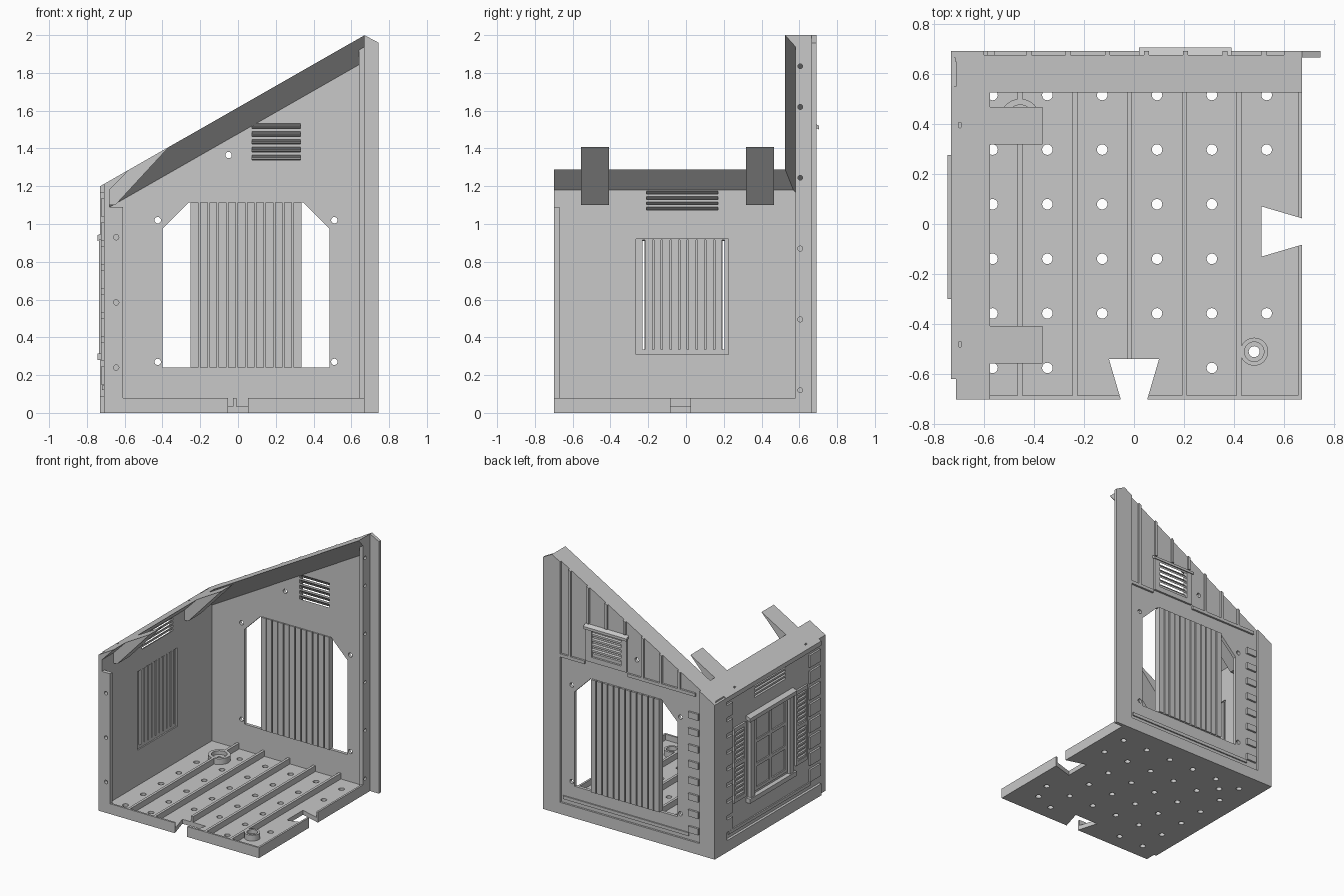
import bpy, bmesh, math

cube = bpy.data.objects.get("Cube")
if cube:
    bpy.data.objects.remove(cube, do_unlink=True)

grey = bpy.data.materials.new("plain grey")
grey.use_nodes = True
grey.diffuse_color = (.58, .58, .58, 1)
grey.node_tree.nodes["Principled BSDF"].inputs["Base Color"].default_value = grey.diffuse_color

# Main planes of the corner building
LEFT, RIGHT, FRONT = -.73, .67, -.7
SIDE_OUT, SIDE_IN = -.71, -.68
BACK_IN, BACK_OUT = .65, .675
EAVE, SLOPE = 1.2, .571
PLATE, RIM = .035, .08
LAP, TRIM = .01, .015
THROUGH = (-1, 3)


def roof(x):
    return EAVE + SLOPE * (x - LEFT)


def steps(start, end, count):
    return [start + (end - start) * i / (count - 1) for i in range(count)]


def rect(u0, u1, v0, v1):
    return [(u0, v0), (u1, v0), (u1, v1), (u0, v1)]


def disc(u, v, radius, sides=20):
    angles = [math.tau * i / sides for i in range(sides)]
    return [(u + radius * math.cos(a), v + radius * math.sin(a)) for a in angles]


def under_roof(x0, x1, bottom):
    return [(x0, bottom), (x1, bottom), (x1, roof(x1)), (x0, roof(x0))]


def slanted(inner, outer, z, thick, drop):
    return [(inner, z), (inner, z + thick), (outer, z + thick - drop), (outer, z - drop)]


def dovetail(middle, edge, inner):
    mouth, root = .05, .1
    return [(middle - mouth, edge), (middle + mouth, edge), (middle + root, inner), (middle - root, inner)]


def box(x0, x1, y0, y1, z0, z1):
    return ("z", rect(x0, x1, y0, y1), z0, z1)


def back_plate(x0, x1, z0, z1, depth=TRIM):
    return box(x0, x1, BACK_OUT - LAP, BACK_OUT + depth, z0, z1)


def side_plate(y0, y1, z0, z1, depth=TRIM):
    return box(SIDE_OUT - depth, SIDE_OUT + LAP, y0, y1, z0, z1)


def planks(start, end, count, gap, make):
    pitch = (end - start) / count
    return [make(start + i * pitch + gap, start + (i + 1) * pitch - gap) for i in range(count)]


def build(name, prisms, shear=0):
    """Make one object from prisms (axis, outline, start, end)."""
    bm = bmesh.new()
    for axis, outline, start, end in prisms:
        def ring(d):
            place = {"x": lambda u, v: (d, u, v + shear * d),
                     "y": lambda u, v: (u, d, v),
                     "z": lambda u, v: (u, v, d)}[axis]
            return [bm.verts.new(place(u, v)) for u, v in outline]
        low, high = ring(start), ring(end)
        bm.faces.new(low)
        bm.faces.new(high)
        for i in range(len(outline)):
            bm.faces.new((low[i - 1], low[i], high[i], high[i - 1]))
    bmesh.ops.recalc_face_normals(bm, faces=bm.faces)
    mesh = bpy.data.meshes.new(name)
    bm.to_mesh(mesh)
    bm.free()
    mesh.materials.append(grey)
    part = bpy.data.objects.new(name, mesh)
    bpy.context.collection.objects.link(part)
    return part


def cut(part, prisms):
    cutter = build("cutter", prisms)
    cutter.hide_render = True
    modifier = part.modifiers.new("cut", "BOOLEAN")
    modifier.operation, modifier.solver = "DIFFERENCE", "EXACT"
    modifier.object, modifier.use_self = cutter, True
    bpy.context.view_layer.objects.active = part
    bpy.ops.object.modifier_apply(modifier=modifier.name)
    bpy.data.objects.remove(cutter, do_unlink=True)


# Floor plate with drain holes and dovetail notches
front_notch = dovetail(0, FRONT - LAP, -.54)
right_notch = [(u, v) for v, u in dovetail(-.03, RIGHT + LAP, .51)]
notches = [("z", outline, *THROUGH) for outline in (front_notch, right_notch)]
bosses = [(.48, -.51, .056), (-.455, .42, .08)]
obstacles = [(0, FRONT + RIM), (RIGHT - RIM, -.03), bosses[0][:2]]
holes = [("z", disc(x, y, .021), *THROUGH)
         for x in steps(-.565, .53, 6) for y in steps(-.575, .515, 6)
         if all(math.dist((x, y), spot) > .15 for spot in obstacles)]
wells = [("z", disc(x, y, .022), *THROUGH) for x, y, radius in bosses]
floor = build("floor", [box(SIDE_IN - LAP, RIGHT, FRONT, BACK_IN + LAP, 0, PLATE)])
cut(floor, notches + holes + wells)

# Floor lips and ribs
front_lip = build("front_lip", [box(SIDE_IN - LAP, RIGHT, FRONT, FRONT + TRIM, PLATE - LAP, RIM)])
right_lip = build("right_lip", [box(RIGHT - TRIM, RIGHT, FRONT + TRIM, BACK_IN, PLATE - LAP, RIM)])
ribs = build("floor_ribs", [box(x - LAP, x + LAP, FRONT + LAP, BACK_IN, PLATE - LAP, RIM)
                            for x in steps(-.455, .42, 5)])
for part in (front_lip, right_lip):
    cut(part, notches)
cut(ribs, notches + [("z", disc(x, y, radius - LAP), *THROUGH) for x, y, radius in bosses])

# Screw bosses with a countersunk well
for (x, y, radius), well in zip(bosses, wells):
    boss = build("screw_boss", [("z", disc(x, y, radius, 32), PLATE - LAP, RIM)])
    cut(boss, [("z", disc(x, y, radius * .7), .05, 1)])
    cut(boss, [well])

# Thin back wall with chamfered opening, slanted vent slots and screw holes
back = build("back_wall", [("y", under_roof(LEFT + TRIM, RIGHT, 0), BACK_IN, BACK_OUT)])
x0, x1, sill, head, corner = -.4, .485, .24, 1.115, .14
opening = [(x0, sill), (x1, sill), (x1, head - corner), (x1 - corner, head),
           (x0 + corner, head), (x0, head - corner)]
spots = [(x, z) for x in (-.425, .51) for z in (.27, 1.02)] + [(-.05, 1.365)]
slots = steps(1.35, 1.515, 5)
cuts = [("y", opening, *THROUGH)]
cuts += [("y", disc(x, z, .017), *THROUGH) for x, z in spots]
cuts += [("x", slanted(BACK_IN - LAP, BACK_OUT + LAP, z, .026, .045), .075, .33) for z in slots]
cut(back, cuts)

# End return of the back wall with screw holes
back_return = build("back_return", [("y", under_roof(.64, RIGHT, 0), .58, BACK_IN + LAP)])
cut(back_return, [("x", disc(.605, z, .013), *THROUGH) for z in steps(.12, 1.62, 5) + [1.835]])

# Plank door narrower than the opening
build("plank_door", [box(-.25, .335, .655, .67, sill, head)] +
      planks(-.255, .34, 12, .004, lambda a, b: box(a, b, .64, .69, sill, head)))

# Sloped rafter ledge on the back wall
ridge, meet = roof(0), BACK_IN + LAP / 2
build("back_rafter_ledge", [("x", [(.525, ridge), (meet, ridge), (meet, ridge - .145)],
                             SIDE_IN, RIGHT)], SLOPE)

# Outer trim of the back wall: posts, bands, battens and quoins
skin = (BACK_OUT - LAP, BACK_OUT + TRIM)
post = under_roof(.6, RIGHT, 0)
flange = [(.745, 0), (.745, roof(RIGHT) - .04)]
build("end_post", [("y", post[:1] + flange + post[2:], *skin)])
build("corner_post_back", [("y", under_roof(LEFT, -.6, 0), *skin)])
build("back_bands", [back_plate(-.6, .6, 0, .09), back_plate(-.5, .58, .12, .145, LAP),
                     back_plate(-.56, .02, 1.22, 1.245), back_plate(.39, .6, 1.22, 1.245)])
build("gable_battens", [("y", under_roof(x - LAP, x + LAP, 1.54 if .03 < x < .38 else 1.24), *skin)
                        for x in steps(-.42, .52, 7)])
levels = steps(.15, 1.04, 8)
build("back_quoins", [back_plate(-.585, -.5, z, z + .05) for z in levels])

# Gable vent with frame, slats and hood
build("gable_vent", [back_plate(.03, .075, 1.25, 1.51), back_plate(.33, .38, 1.25, 1.51),
                     back_plate(.07, .34, 1.25, 1.29),
                     ("x", slanted(BACK_OUT - LAP, BACK_OUT + 2 * TRIM, 1.52, .02, .02), .02, .39)] +
      [("x", slanted(BACK_OUT - LAP, BACK_OUT + LAP, z - LAP / 2, TRIM, TRIM), .07, .34) for z in slots])

# Thin side wall with window opening, vents and screw holes
side = build("side_wall", [("y", under_roof(SIDE_OUT, SIDE_IN, 0), FRONT, BACK_IN + LAP)])
low, high = .335, .915
cuts = [("x", rect(-.23, .205, low, high), *THROUGH)]
cuts += [("y", slanted(SIDE_IN + LAP, SIDE_OUT - LAP, z, TRIM, .03), -.21, .17)
         for z in steps(1.08, 1.165, 4)]
cuts += [("z", disc(-.695, y, .011), EAVE - RIM, 3) for y in (.395, -.48)]
cut(side, cuts)
cut(side, [("x", rect(-.265, .225, .31, .92), SIDE_IN - LAP, 0)])

# Front return of the side wall
side_return = build("side_return", [box(SIDE_IN - LAP, -.61, FRONT, -.67, 0, 1.09)])
cut(side_return, [("y", disc(-.645, z, .014), *THROUGH) for z in steps(.24, .93, 3)])

# Ledge and roof brackets inside the side wall
hidden, ledge, tip = SIDE_IN - LAP, -.575, -.365
build("side_ledge", [("y", [(hidden, 1.17), (ledge, roof(ledge)), (hidden, roof(hidden))], FRONT, BACK_IN)])
build("roof_brackets", [("y", [(hidden, 1.1), (-.65, 1.1), (tip, roof(tip)), (hidden, roof(hidden))],
                         y, y + .15) for y in (-.557, .317)])

# Outer trim of the side wall
build("corner_post_side", [box(LEFT, SIDE_OUT + LAP, .54, .69, 0, EAVE)])
build("side_bands", [side_plate(-.62, .55, 0, .09, .02), side_plate(-.5, .5, .12, .145, LAP),
                     ("y", under_roof(LEFT, SIDE_OUT + LAP, 1.165), -.62, .55)])
build("side_quoins", [side_plate(y, end, z, z + .095) for z in levels
                      for y, end in ((-.62, -.49), (.46, .55))])

# Louvred shutters
for start in (-.465, .295):
    end = start + .145
    build("shutter", [side_plate(y, y + .02, .36, .9) for y in (start, end - .02)] +
          [side_plate(start, end, z, z + .03) for z in steps(.34, .89, 3)] +
          [("y", slanted(SIDE_OUT + LAP, SIDE_OUT - LAP, z, TRIM, LAP), start + LAP, end - LAP)
           for z in steps(.38, .87, 15)])

# Window: inner planks, outer frame, glazing bars, sill and hood
build("window_planks", [box(-.71, -.7, -.218, .193, low, high)] +
      planks(-.22, .195, 9, .004, lambda a, b: box(-.705, -.685, a, b, low, high)))
build("window_frame", [side_plate(-.275, -.23, .31, .93, .025), side_plate(.205, .25, .31, .93, .025),
                       side_plate(-.3, .275, .28, .315, PLATE),
                       ("y", slanted(SIDE_OUT + LAP, SIDE_OUT - PLATE, .93, .03, .02), -.3, .275)])
build("glazing_bars", [side_plate(y, y + .03, low, high, LAP) for y in steps(-.22, .163, 3)] +
      [side_plate(-.215, .19, z, z + .025, LAP) for z in steps(low, .89, 4)])
